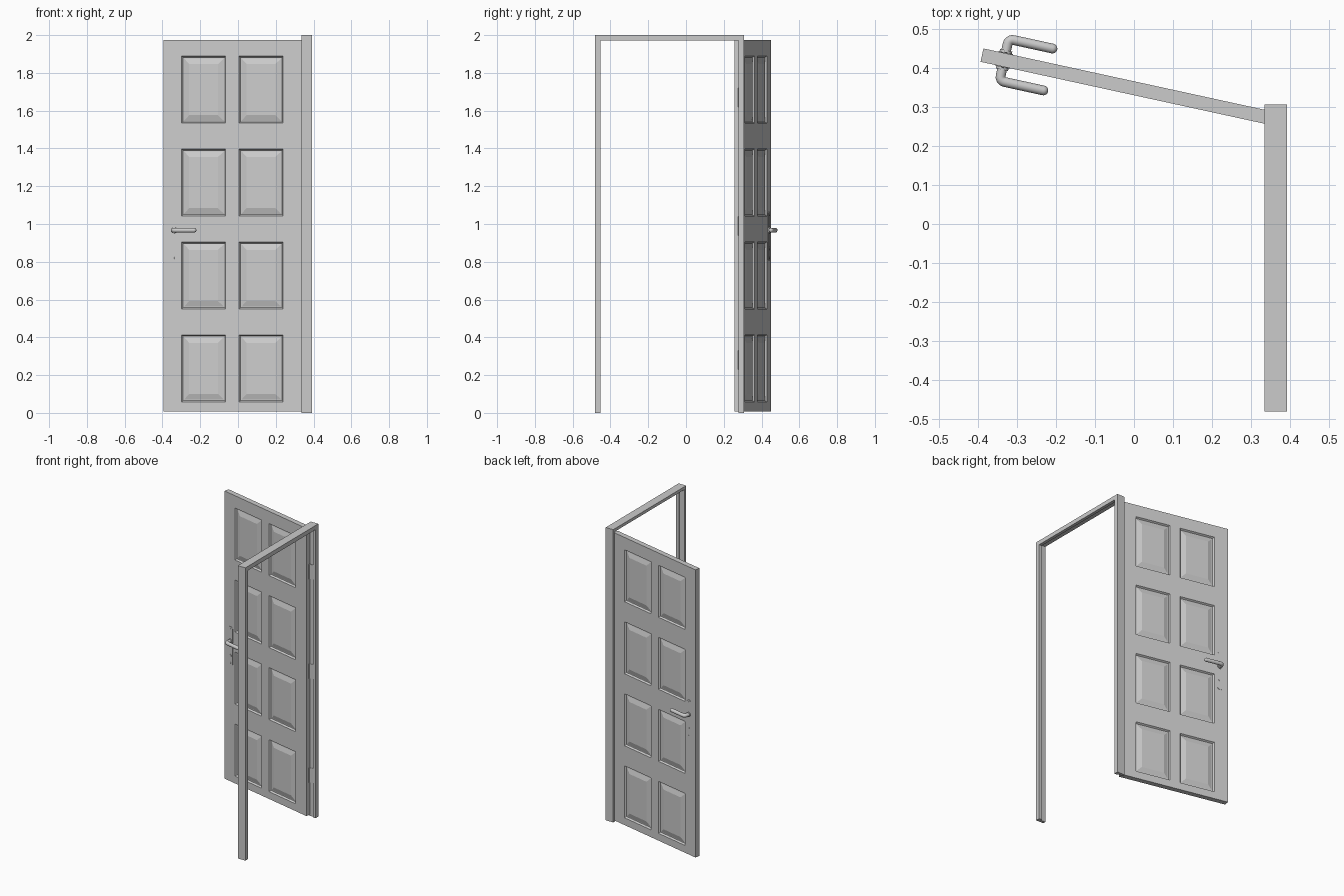
import bpy, bmesh, math
from mathutils import Matrix, Vector

if "Cube" in bpy.data.objects:
    bpy.data.objects.remove(bpy.data.objects["Cube"])

# Door-leaf space: X runs away from the hinge, Y is the front face normal, Z up
LEAF = Matrix.Translation((0.34, 0.274, 0)) @ Matrix.Rotation(math.radians(167.7), 4, 'Z')
W, HALF, Z0, Z1 = 0.747, 0.0175, 0.008, 1.973
HANDLE_U, HANDLE_Z = 0.689, 0.967


def make(name, bm, matrix=None):
    bmesh.ops.recalc_face_normals(bm, faces=bm.faces[:])
    me = bpy.data.meshes.new(name)
    bm.to_mesh(me)
    bm.free()
    ob = bpy.data.objects.new(name, me)
    bpy.context.collection.objects.link(ob)
    if matrix:
        ob.matrix_world = matrix
    return ob


def mirror_y(ob):
    m = ob.modifiers.new("other_side", 'MIRROR')
    m.use_axis = (False, True, False)
    m.use_clip = True


def smooth(ob):
    bpy.ops.object.select_all(action='DESELECT')
    ob.select_set(True)
    bpy.context.view_layer.objects.active = ob
    bpy.ops.object.shade_smooth_by_angle()


def box(bm, lo, hi):
    lo, hi = Vector(lo), Vector(hi)
    bmesh.ops.create_cube(bm, size=1, matrix=Matrix.Translation((lo + hi) / 2)
                          @ Matrix.Diagonal((*(hi - lo), 1)))


def cylinder(bm, r, depth, pos, axis='Z', seg=20):
    rot = Matrix.Rotation(math.pi / 2, 4, 'X') if axis == 'Y' else Matrix()
    bmesh.ops.create_cone(bm, cap_ends=True, segments=seg, radius1=r, radius2=r,
                          depth=depth, matrix=Matrix.Translation(pos) @ rot)


# Frame: rebated profile (x, inset from outside) swept round jamb, head, jamb
profile = [(0.335, 0), (0.392, 0), (0.392, 0.029), (0.371, 0.029), (0.371, 0.02), (0.335, 0.02)]
YA, YB, TOP = -0.481, 0.307, 2.0
bm = bmesh.new()
rings = [[bm.verts.new(p) for p in ring] for ring in (
    [(x, YA + t, 0) for x, t in profile],
    [(x, YA + t, TOP - t) for x, t in profile],
    [(x, YB - t, TOP - t) for x, t in profile],
    [(x, YB - t, 0) for x, t in profile])]
n = len(profile)
for a, b in zip(rings, rings[1:]):
    for i in range(n):
        bm.faces.new((a[i], a[(i + 1) % n], b[(i + 1) % n], b[i]))
bm.faces.new(rings[0])
bm.faces.new(rings[-1])
make("door_frame", bm)

# Door leaf: one half with eight raised panels, mirrored through its thickness
us = [0, 0.10, 0.34, 0.411, 0.651, W]
zs = [Z0]
for k in range(4):
    zs += [0.058 + 0.492 * k, 0.413 + 0.492 * k]
zs.append(Z1)
bm = bmesh.new()
grid = [[bm.verts.new((u, HALF, z)) for z in zs] for u in us]
panels = []
for i in range(len(us) - 1):
    for j in range(len(zs) - 1):
        f = bm.faces.new((grid[i][j], grid[i][j + 1], grid[i + 1][j + 1], grid[i + 1][j]))
        if i in (1, 3) and j % 2:
            panels.append(f)
edge = [e for e in bm.edges if e.is_boundary]
walls = bmesh.ops.extrude_edge_only(bm, edges=edge)["geom"]
bmesh.ops.translate(bm, vec=(0, -HALF, 0),
                    verts=[v for v in walls if isinstance(v, bmesh.types.BMVert)])
bm.normal_update()
for thick, depth in ((0.007, -0.011), (0.005, 0.0), (0.030, 0.009)):
    bmesh.ops.inset_individual(bm, faces=panels, thickness=thick, depth=depth,
                               use_even_offset=True)
mirror_y(make("door_leaf", bm, LEAF))

# Lock plates with a handle collar, lock cylinder and two screws
bm = bmesh.new()
box(bm, (HANDLE_U - 0.019, HALF - 0.003, 0.803), (HANDLE_U + 0.019, HALF + 0.002, 1.065))
bmesh.ops.bevel(bm, geom=[e for e in bm.edges if abs(e.verts[0].co.y - e.verts[1].co.y) > 0.004],
                offset=0.008, segments=3, affect='EDGES')
cylinder(bm, 0.016, 0.008, (HANDLE_U, HALF + 0.004, HANDLE_Z), 'Y')
cylinder(bm, 0.008, 0.004, (HANDLE_U, HALF + 0.003, 0.87), 'Y')
for z in (0.82, 1.05):
    cylinder(bm, 0.004, 0.003, (HANDLE_U, HALF + 0.002, z), 'Y', 12)
plates = make("lock_plates", bm, LEAF)
mirror_y(plates)
smooth(plates)

# Lever handles: round bar turned through a tight elbow, with a rounded tip
R, OUT, TIP, BEND = 0.0125, 0.055, 0.574, 0.013
path = [(HANDLE_U, 0.012)]
for k in range(6):
    a = k / 5 * math.pi / 2
    path.append((HANDLE_U - BEND + BEND * math.cos(a), OUT - BEND + BEND * math.sin(a)))
path.append((TIP, OUT))
# the tip is a run of shrinking rings
radii = [R] * len(path)
for k in range(1, 6):
    a = k / 5 * math.pi / 2
    path.append((TIP - R * math.sin(a), OUT))
    radii.append(max(R * math.cos(a), 0.0004))
bm = bmesh.new()
SEG = 16
rings = []
for k, (u, y) in enumerate(path):
    p, q = path[max(k - 1, 0)], path[min(k + 1, len(path) - 1)]
    side = Vector((q[1] - p[1], p[0] - q[0])).normalized()
    rings.append([bm.verts.new((u + side.x * radii[k] * math.cos(t),
                                y + side.y * radii[k] * math.cos(t),
                                HANDLE_Z + radii[k] * math.sin(t)))
                  for t in (2 * math.pi * s / SEG for s in range(SEG))])
for a, b in zip(rings, rings[1:]):
    for i in range(SEG):
        bm.faces.new((a[i], a[(i + 1) % SEG], b[(i + 1) % SEG], b[i]))
bm.faces.new(rings[0])
bm.faces.new(rings[-1])
handles = make("lever_handles", bm, LEAF)
mirror_y(handles)
smooth(handles)

# Three hinges in the gap between leaf and jamb
for label, z in (("lower", 0.28), ("middle", 0.99), ("upper", 1.67)):
    bm = bmesh.new()
    cylinder(bm, 0.005, 0.10, (0.339, 0.281, z), seg=16)
    box(bm, (0.339, 0.284, z - 0.05), (0.369, 0.288, z + 0.05))
    smooth(make(label + "_hinge", bm))
